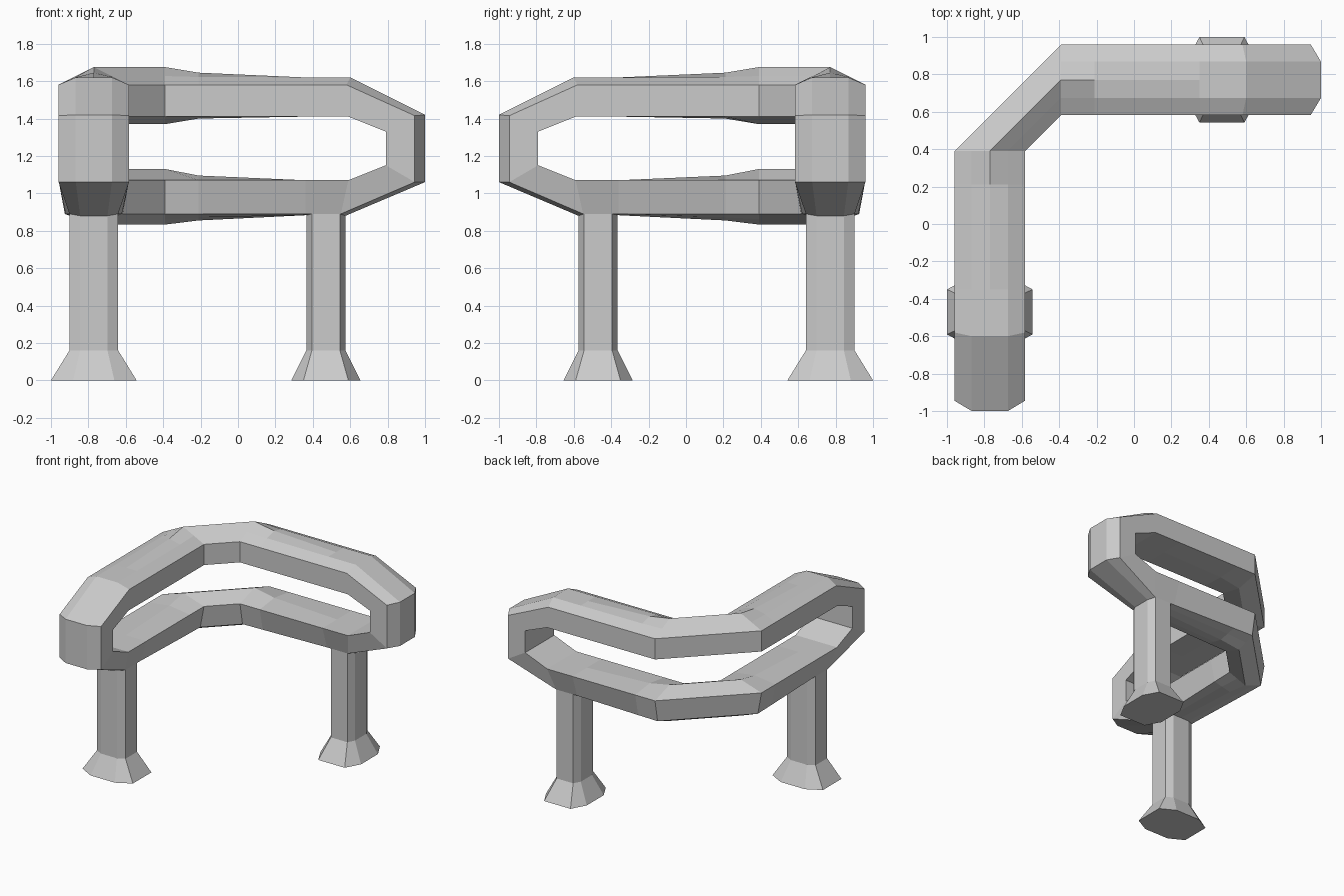
import bpy, bmesh

if "Cube" in bpy.data.objects:
    bpy.data.objects.remove(bpy.data.objects["Cube"])

YC = 0.771                   # arm centre line
HW, FW = 0.1885, 0.0965      # rail half width, half width of its outer face


def swap(p):
    """Mirror a point across the corner diagonal."""
    return (-p[1], -p[0], p[2])


def loft(name, rings, closed=False):
    bm = bmesh.new()
    vs = [[bm.verts.new(p) for p in r] for r in rings]
    n = len(rings[0])
    pairs = list(zip(vs, vs[1:]))
    if closed:
        pairs.append((vs[-1], vs[0]))
    else:
        bm.faces.new(vs[0])
        bm.faces.new(vs[-1])
    for a, b in pairs:
        for i in range(n):
            j = (i + 1) % n
            bm.faces.new((a[i], a[j], b[j], b[i]))
    bmesh.ops.recalc_face_normals(bm, faces=bm.faces)
    me = bpy.data.meshes.new(name)
    bm.to_mesh(me)
    bm.free()
    ob = bpy.data.objects.new(name, me)
    bpy.context.collection.objects.link(ob)
    return ob


def section(inner, mid, side, outer, ridge, sw=HW, ow=FW):
    """Eight-sided rail section: inner, side, outer are (x, z), mid and ridge are heights."""
    def p(q, y):
        return (q[0], YC + y, q[1])
    return [p(inner, HW), p(side, sw), p(outer, ow), p((outer[0], ridge), 0),
            p(outer, -ow), p(side, -sw), p(inner, -HW), p((inner[0], mid), 0)]


def top(x, mid, outer, ridge):
    return section((x, 1.41), mid, (x, 1.58), (x, outer), ridge)


def low(x, mid, outer, ridge, sw, ow):
    return section((x, 1.07), mid, (x, 0.89), (x, outer), ridge, sw, ow)


# Closed loop rail: ridged at the bent corner, flatter along each arm
upper = [
    top(-0.39, 1.37, 1.627, 1.675),
    top(-0.21, 1.40, 1.622, 1.645),
    top(0.35, 1.41, 1.62, 1.62),
    section((0.59, 1.41), 1.41, (0.58, 1.58), (0.60, 1.62), 1.62),
    section((0.79, 1.33), 1.33, (0.945, 1.415), (1.0, 1.42), 1.42),
]
lower = [
    section((0.79, 1.15), 1.15, (0.945, 1.06), (1.0, 1.06), 1.06),
    section((0.59, 1.07), 1.07, (0.55, 0.89), (0.575, 0.88), 0.88, 0.13, 0.073),
    low(0.36, 1.07, 0.883, 0.883, 0.13, 0.073),
    low(-0.21, 1.095, 0.872, 0.855, 0.15, 0.08),
    low(-0.39, 1.13, 0.862, 0.833, 0.155, 0.08),
]
arm = upper + lower
other_arm = [[swap(p) for p in r] for r in reversed(arm)]
loft("loop_rail", arm + other_arm, closed=True)


# Octagonal posts with flared feet
def octagon(hx, fx, hy, fy, z):
    pts = [(fx, -hy), (hx, -fy), (hx, fy), (fx, hy),
           (-fx, hy), (-hx, fy), (-hx, -fy), (-fx, -hy)]
    return [(0.47 + x, YC + y, z) for x, y in pts]


post = [octagon(0.185, 0.12, 0.229, 0.11, 0.0),
        octagon(0.105, 0.075, 0.13, 0.073, 0.16),
        octagon(0.105, 0.075, 0.13, 0.073, 0.92)]
loft("right_post", post)
loft("front_post", [[swap(p) for p in r] for r in post])
